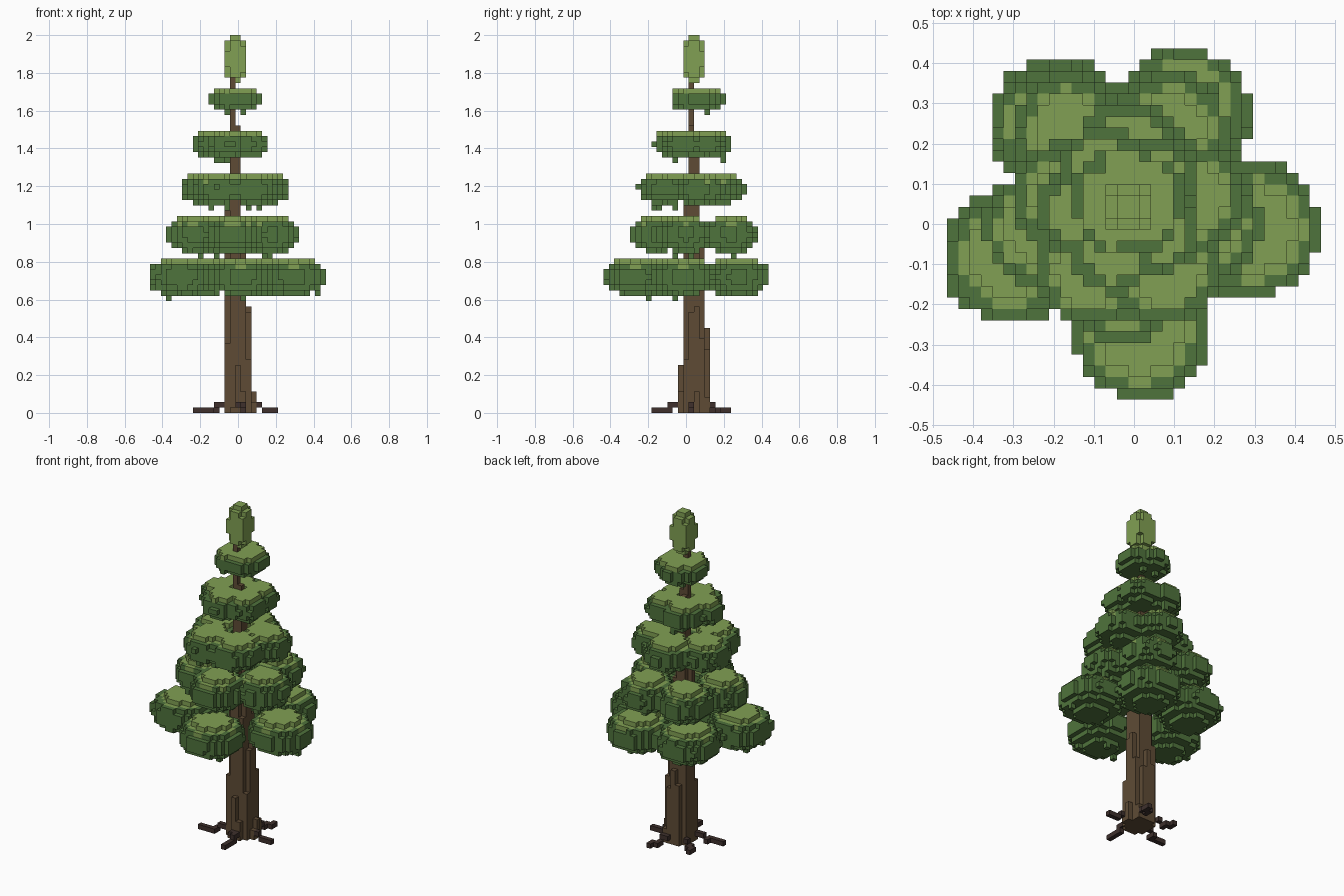
import bpy, math, random

if "Cube" in bpy.data.objects:
    bpy.data.objects.remove(bpy.data.objects["Cube"])
random.seed(4)
H = 2 / 71  # voxel edge


def material(name, rgb):
    m = bpy.data.materials.new(name)
    lin = [((c / 255 + 0.055) / 1.055) ** 2.4 for c in rgb]
    m.diffuse_color = (*lin, 1)
    m.use_nodes = True
    m.node_tree.nodes["Principled BSDF"].inputs["Base Color"].default_value = m.diffuse_color
    return m


MATS = [material("leaf_dark_green", (79, 115, 60)), material("leaf_light_green", (129, 160, 83)),
        material("bark_brown", (94, 75, 53)), material("root_dark_brown", (62, 48, 44))]

# Outward faces of a voxel: direction and corner offsets
FACES = {(1, 0, 0): [(1, 0, 0), (1, 1, 0), (1, 1, 1), (1, 0, 1)],
         (-1, 0, 0): [(0, 0, 0), (0, 0, 1), (0, 1, 1), (0, 1, 0)],
         (0, 1, 0): [(0, 1, 0), (0, 1, 1), (1, 1, 1), (1, 1, 0)],
         (0, -1, 0): [(0, 0, 0), (1, 0, 0), (1, 0, 1), (0, 0, 1)],
         (0, 0, 1): [(0, 0, 1), (1, 0, 1), (1, 1, 1), (0, 1, 1)],
         (0, 0, -1): [(0, 0, 0), (0, 1, 0), (1, 1, 0), (1, 0, 0)]}


def voxel_object(name, cells):
    """Skin a dict {(i, j, k): material index} with its exposed faces."""
    verts, faces, mats = {}, [], []
    for (i, j, k), mat in cells.items():
        for (a, b, c), quad in FACES.items():
            if (i + a, j + b, k + c) not in cells:
                faces.append([verts.setdefault((i + x, j + y, k + z), len(verts)) for x, y, z in quad])
                mats.append(mat)
    me = bpy.data.meshes.new(name)
    me.from_pydata([((x - 0.5) * H, (y - 0.5) * H, z * H) for x, y, z in verts], [], faces)
    for m in MATS:
        me.materials.append(m)
    me.polygons.foreach_set("material_index", mats)
    me.update()
    bpy.context.collection.objects.link(bpy.data.objects.new(name, me))


def blob(cells, cx, cy, z0, z1, r, light=0.45, cap=0.75, drips=0.025):
    """Squashed leaf clump with a light green cap and a few hanging voxels."""
    cz, hz = (z0 + z1) / 2, (z1 - z0) / 2
    n = int(r / H) + 2
    for i in range(round(cx / H) - n, round(cx / H) + n + 1):
        for j in range(round(cy / H) - n, round(cy / H) + n + 1):
            d = math.hypot(i * H - cx, j * H - cy) / r
            d *= 1 + random.uniform(-0.03, 0.03)
            column = []
            for k in range(int(z0 / H) - 1, int(z1 / H) + 2):
                t = ((k + 0.5) * H - cz) / hz
                if d ** 2.2 + abs(t) ** 2.4 < 1:
                    column.append(k)
                    c = 1 if t > light and d < cap else 0
                    cells[i, j, k] = max(c, cells.get((i, j, k), 0))
            if column and d < 0.8 and random.random() < drips:
                cells.setdefault((i, j, column[0] - 1), 0)


# Trunk: tapering, slightly leaning column
trunk = {}
for k in range(63):
    t = k / 62
    cx, cy, r = 0.15 - 1.15 * t, 1.8 - 0.8 * t, 3.04 - 2.55 * t
    for i in range(-4, 5):
        for j in range(-3, 7):
            if math.hypot(i - cx, j - cy) < r:
                trunk[i, j, k] = 2
voxel_object("trunk", trunk)

# Roots: thin spokes stepping down to the ground
roots = {}
for a, length in ((-5, 7), (67, 7), (139, 7), (200, 8.4), (278, 8)):
    a = math.radians(a)
    s = 2.0
    while s <= length:
        i, j = round(s * math.cos(a)), round(1.3 + s * math.sin(a))
        roots[i, j, 1 if s < 4.6 else 0] = 3
        s += 0.4
voxel_object("roots", roots)


def ring(cx, cy, dist, count, phase):
    """Clump centres spread evenly around the trunk."""
    angles = [math.radians(phase + 360 * b / count) for b in range(count)]
    return [(cx + dist * math.cos(a), cy + dist * math.sin(a)) for a in angles]


# Foliage tiers: bottom, top, clump radius, clump centres
TIERS = [(0.622, 0.818, 0.17, [(0.296, -0.015), (0.12, 0.275), (-0.19, 0.245), (-0.305, -0.08), (0.014, -0.27)]),
         (0.85, 1.043, 0.143, ring(-0.03, 0.06, 0.215, 5, -17)),
         (1.105, 1.27, 0.138, ring(-0.015, 0.015, 0.158, 5, 18)),
         (1.355, 1.495, 0.105, ring(-0.03, 0.04, 0.11, 5, 42)),
         (1.605, 1.72, 0.088, ring(-0.015, 0.057, 0.06, 5, 20))]
for n, (z0, z1, r, centres) in enumerate(TIERS, 1):
    leaves = {}
    for cx, cy in centres:
        blob(leaves, cx, cy, z0, z1, r)
    voxel_object(f"foliage_tier_{n}", leaves)

# Spire: upright light green tuft on top
spire = {}
blob(spire, -0.5 * H, 1.5 * H, 62 * H, 71 * H, 2.3 * H, light=-2, cap=2, drips=0)
voxel_object("spire", spire)
